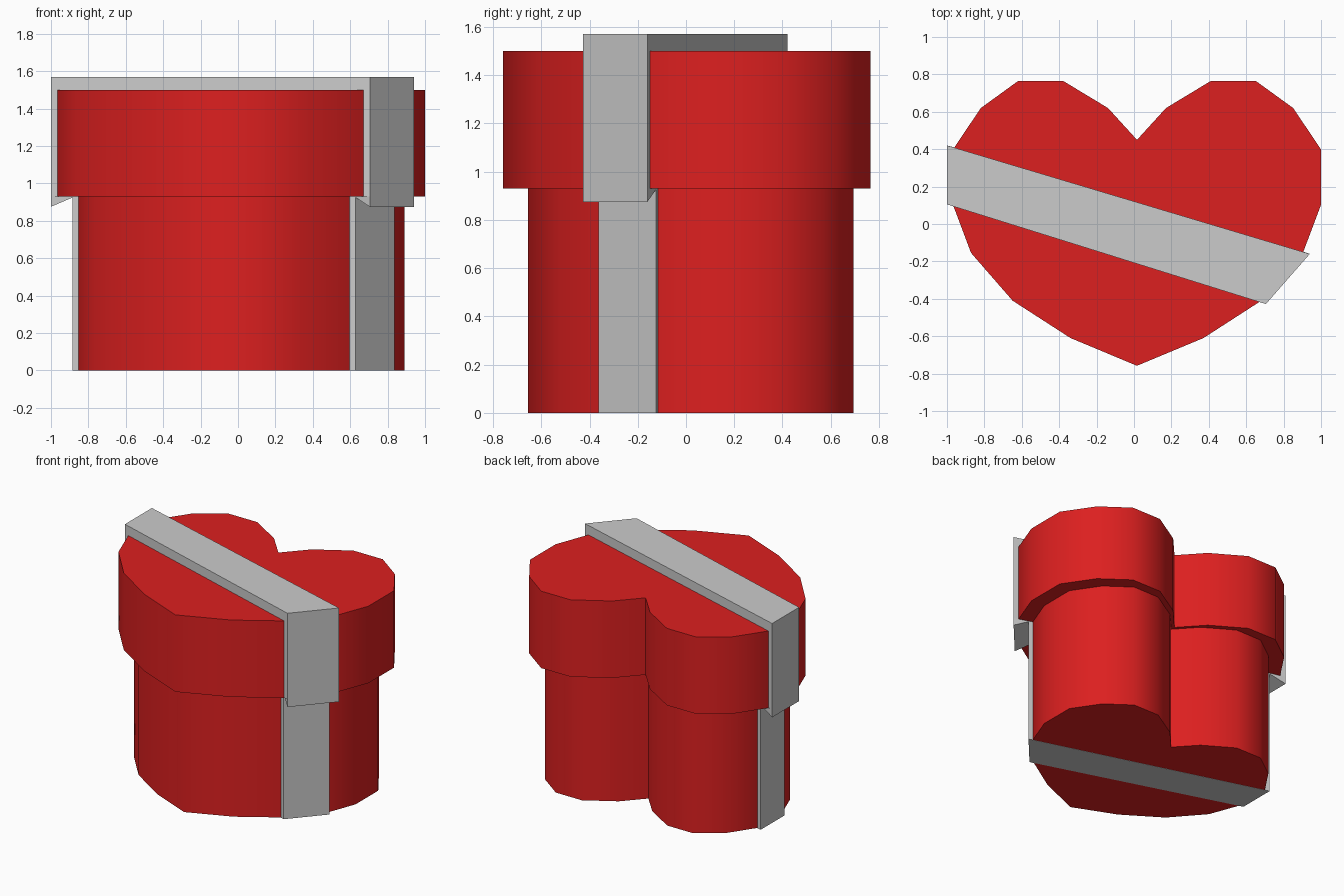
import bpy, math

if "Cube" in bpy.data.objects:
    bpy.data.objects.remove(bpy.data.objects["Cube"])

red = bpy.data.materials.new("red")
red.diffuse_color = (0.72, 0.014, 0.014, 1)
red.use_nodes = True
red.node_tree.nodes["Principled BSDF"].inputs["Base Color"].default_value = red.diffuse_color

CX = 0.016
RIM = 0.93  # underside of the lid
HALF = [(0, 0.45), (0.155, 0.62), (0.395, 0.765), (0.635, 0.765), (0.835, 0.62),
        (0.983, 0.40), (0.983, 0.10), (0.887, -0.155), (0.665, -0.41),
        (0.355, -0.61), (0, -0.758)]
# Mirror the half outline, ordered counter-clockwise
HEART = [(CX - x, y) for x, y in HALF] + [(CX + x, y) for x, y in HALF[-2:0:-1]]
BAND = [(-1, 0.42), (-1, 0.105), (0.705, -0.428), (0.94, -0.16)]


def shrink(outline):
    """Outline of the narrower box body below the lid."""
    return [(x * 0.887 + 0.003, y * 0.886 + 0.017) for x, y in outline]


def add(name, verts, faces, material=None):
    mesh = bpy.data.meshes.new(name)
    mesh.from_pydata(verts, [], faces)
    obj = bpy.data.objects.new(name, mesh)
    bpy.context.collection.objects.link(obj)
    if material:
        mesh.materials.append(material)
    return obj


def prism(name, outline, z0, z1, material=None):
    """Closed solid with the outline as its plan."""
    n = len(outline)
    verts = [(x, y, z) for z in (z0, z1) for x, y in outline]
    faces = [tuple(reversed(range(n))), tuple(range(n, 2 * n))]
    faces += [(i, (i + 1) % n, n + (i + 1) % n, n + i) for i in range(n)]
    return add(name, verts, faces, material)


# Heart-shaped box and its wider lid
for obj in (prism("heart_box", shrink(HEART), 0, RIM, red),
            prism("heart_lid", HEART, RIM, 1.5, red)):
    bpy.ops.object.select_all(action='DESELECT')
    obj.select_set(True)
    bpy.context.view_layer.objects.active = obj
    bpy.ops.object.shade_smooth_by_angle(angle=math.radians(50))

# Ribbon around the box and around the lid
prism("box_ribbon", shrink(BAND), -0.001, RIM)
prism("lid_ribbon", BAND, RIM + 0.001, 1.57)

# Sloping ribbon lips tucked under the lid at both ends
inner = shrink(BAND)
for name, a, b in (("left_ribbon_lip", 0, 1), ("right_ribbon_lip", 2, 3)):
    verts = [(*BAND[a], 0.875), (*BAND[b], 0.875),
             (*BAND[a], RIM + 0.001), (*BAND[b], RIM + 0.001),
             (*inner[a], 0.925), (*inner[b], 0.925),
             (*inner[a], RIM + 0.001), (*inner[b], RIM + 0.001)]
    add(name, verts, [(0, 1, 3, 2), (0, 4, 5, 1), (0, 2, 6, 4),
                      (1, 5, 7, 3), (4, 6, 7, 5), (2, 3, 7, 6)])
